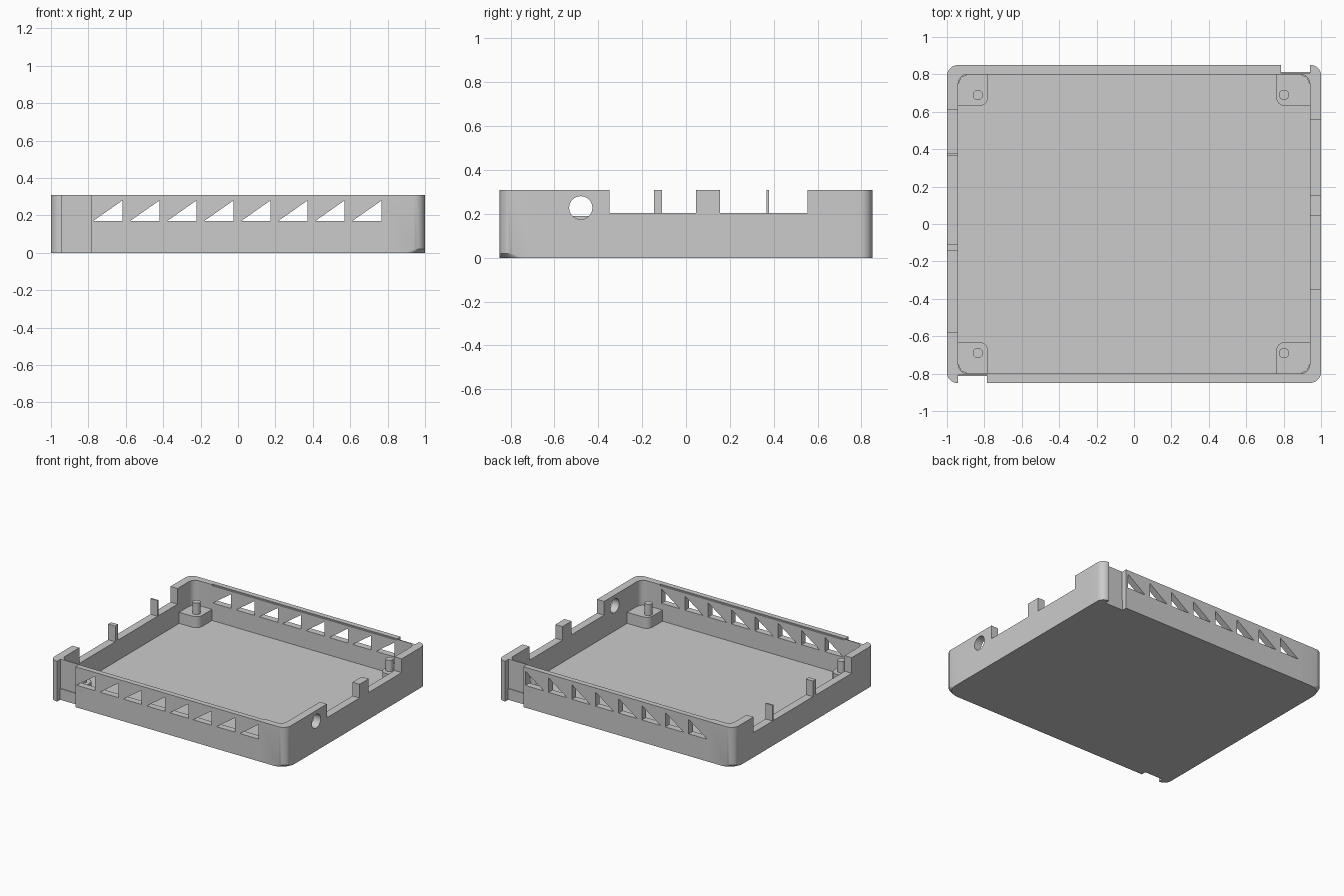
import bpy, bmesh, math
from mathutils import Vector

if "Cube" in bpy.data.objects:
    bpy.data.objects.remove(bpy.data.objects["Cube"])

grey = bpy.data.materials.new("plain grey")
grey.diffuse_color = (0.6, 0.6, 0.6, 1)
grey.use_nodes = True
grey.node_tree.nodes["Principled BSDF"].inputs["Base Color"].default_value = grey.diffuse_color

TOP, FLOOR, PAD, PIN = 0.31, 0.035, 0.12, 0.207
X, Y, IX, IY = 1.0, 0.85, 0.94, 0.80      # outer and inner half sizes
JOIN = 0.70                               # where corners meet the side walls


def finish(name, bm):
    bmesh.ops.remove_doubles(bm, verts=bm.verts, dist=1e-5)
    bmesh.ops.recalc_face_normals(bm, faces=bm.faces)
    me = bpy.data.meshes.new(name)
    bm.to_mesh(me)
    bm.free()
    me.materials.append(grey)
    ob = bpy.data.objects.new(name, me)
    bpy.context.collection.objects.link(ob)
    bpy.ops.object.select_all(action='DESELECT')
    ob.select_set(True)
    bpy.context.view_layer.objects.active = ob
    bpy.ops.object.shade_smooth_by_angle(angle=math.radians(30))
    return ob


def arc(cx, cy, r, a0, a1, n=8):
    return [(cx + r * math.cos(math.radians(a0 + (a1 - a0) * i / n)),
             cy + r * math.sin(math.radians(a0 + (a1 - a0) * i / n))) for i in range(n + 1)]


def solid(name, layers):
    """Closed solid through (outline, z) layers of equal point count."""
    bm = bmesh.new()
    loops = [[bm.verts.new((x, y, z)) for x, y in pts] for pts, z in layers]
    bm.faces.new(loops[0][::-1])
    bm.faces.new(loops[-1])
    n = len(loops[0])
    for a, b in zip(loops, loops[1:]):
        for i in range(n):
            j = (i + 1) % n
            bm.faces.new((a[i], a[j], b[j], b[i]))
    return finish(name, bm)


def panel(outlines, place, d0, d1):
    """Slab from an outline followed by hole outlines, between two depths."""
    bm = bmesh.new()
    caps = ([], [])
    for pts in outlines:
        rows = [[bm.verts.new(place(a, b, d)) for a, b in pts] for d in (d0, d1)]
        n = len(pts)
        for i in range(n):
            j = (i + 1) % n
            bm.faces.new((rows[0][i], rows[0][j], rows[1][j], rows[1][i]))
            for cap, row in zip(caps, rows):
                cap.append(bm.edges.get((row[i], row[j])))
    normal = (Vector(place(0, 0, 1)) - Vector(place(0, 0, 0))).normalized()
    for cap in caps:
        bmesh.ops.triangle_fill(bm, edges=cap, use_beauty=True, normal=normal)
    return bm


# Floor plate
corners = (arc(IX - 0.05, IY - 0.05, 0.05, 0, 90) + arc(0.05 - IX, IY - 0.05, 0.05, 90, 180)
           + arc(0.05 - IX, 0.05 - IY, 0.05, 180, 270) + arc(IX - 0.05, 0.05 - IY, 0.05, 270, 360))
solid("floor", [(corners, 0), (corners, FLOOR)])


# Front and back walls with triangular vents and a raised strip along the outer edge
def long_wall(name, s, x0, x1):
    low = TOP - 0.008
    outlines = [[(x0, 0), (x1, 0), (x1, low), (x0, low)]]
    for i in range(8):
        x = -0.775 + 0.198 * i
        outlines.append([(x, 0.17), (x + 0.157, 0.17), (x + 0.157, 0.28)])
    bm = panel(outlines, lambda a, b, d: (a, s * d, b), IY, Y)
    top = max(bm.faces, key=lambda f: f.calc_center_median().z)
    bmesh.ops.bisect_plane(bm, geom=[top] + top.edges[:] + top.verts[:],
                           plane_co=(0, s * 0.81, 0), plane_no=(0, 1, 0))
    strip = [f for f in bm.faces if f.calc_center_median().z > low - 1e-4
             and abs(f.calc_center_median().y) > 0.815]
    new = bmesh.ops.extrude_face_region(bm, geom=strip)["geom"]
    bmesh.ops.translate(bm, vec=(0, 0, TOP - low),
                        verts=[v for v in new if isinstance(v, bmesh.types.BMVert)])
    finish(name, bm)


long_wall("front_wall", -1, -0.785, 0.78)
long_wall("back_wall", 1, -0.78, 0.785)


# Side walls with port openings
def side_wall(name, s, openings, sill, holes):
    line = [(-JOIN, 0), (JOIN, 0), (JOIN, TOP)]
    for y0, y1 in openings:               # listed from back to front
        line += [(y1, TOP), (y1, sill), (y0, sill), (y0, TOP)]
    line.append((-JOIN, TOP))
    finish(name, panel([line] + holes, lambda a, b, d: (s * d, a, b), IX, X))


cable_hole = arc(-0.48, 0.228, 0.053, 0, 360, 32)[:-1]
side_wall("right_wall", 1, [(0.155, 0.555), (-0.35, 0.045)], 0.205, [cable_hole])
side_wall("left_wall", -1, [(0.378, 0.61), (-0.11, 0.367), (-0.58, -0.145)], 0.19, [])


# Corners; two opposite ones are recessed for a latch
def corner_plan(sx, sy, r, latch=None):
    pts = [(X, JOIN)] + arc(X - r, Y - r, r, 0, 90)
    if latch:
        pts += [(IX, Y), (IX, latch), (0.785, latch), (0.785, IY)]
    else:
        pts += [(0.78, Y), (0.78, IY)]
    pts += arc(IX - 0.05, IY - 0.05, 0.05, 90, 0) + [(IX, JOIN)]
    return [(sx * x, sy * y) for x, y in pts]


for sx, side in ((-1, "left"), (1, "right")):
    for sy, end in ((-1, "front"), (1, "back")):
        if sx == sy:
            low, high = (corner_plan(sx, sy, 0.055, y) for y in (0.812, 0.807))
            layers = [(low, 0), (low, 0.085), (high, 0.085), (high, TOP)]
        else:
            low, high = (corner_plan(sx, sy, r) for r in (0.11, 0.06))
            layers = [(low, 0), (high, 0.02), (high, TOP)]
        solid(f"{end}_{side}_corner", layers)

        # Pad with a locating pin
        px = 0.78 if sx < 0 else 0.76
        pad = [(IX, 0.63)] + [(IX, IY - 0.05), (IX - 0.015, IY - 0.015), (IX - 0.05, IY)]
        pad += [(px, IY)] + arc(px + 0.05, 0.68, 0.05, 180, 270)
        pad = [(sx * x, sy * y) for x, y in pad]
        solid(f"{end}_{side}_pad", [(pad, FLOOR), (pad, PAD)])
        pin = arc(-0.835 if sx < 0 else 0.802, sy * 0.69, 0.027, 0, 360, 32)[:-1]
        solid(f"{end}_{side}_pin", [(pin, PAD), (pin, PIN)])
